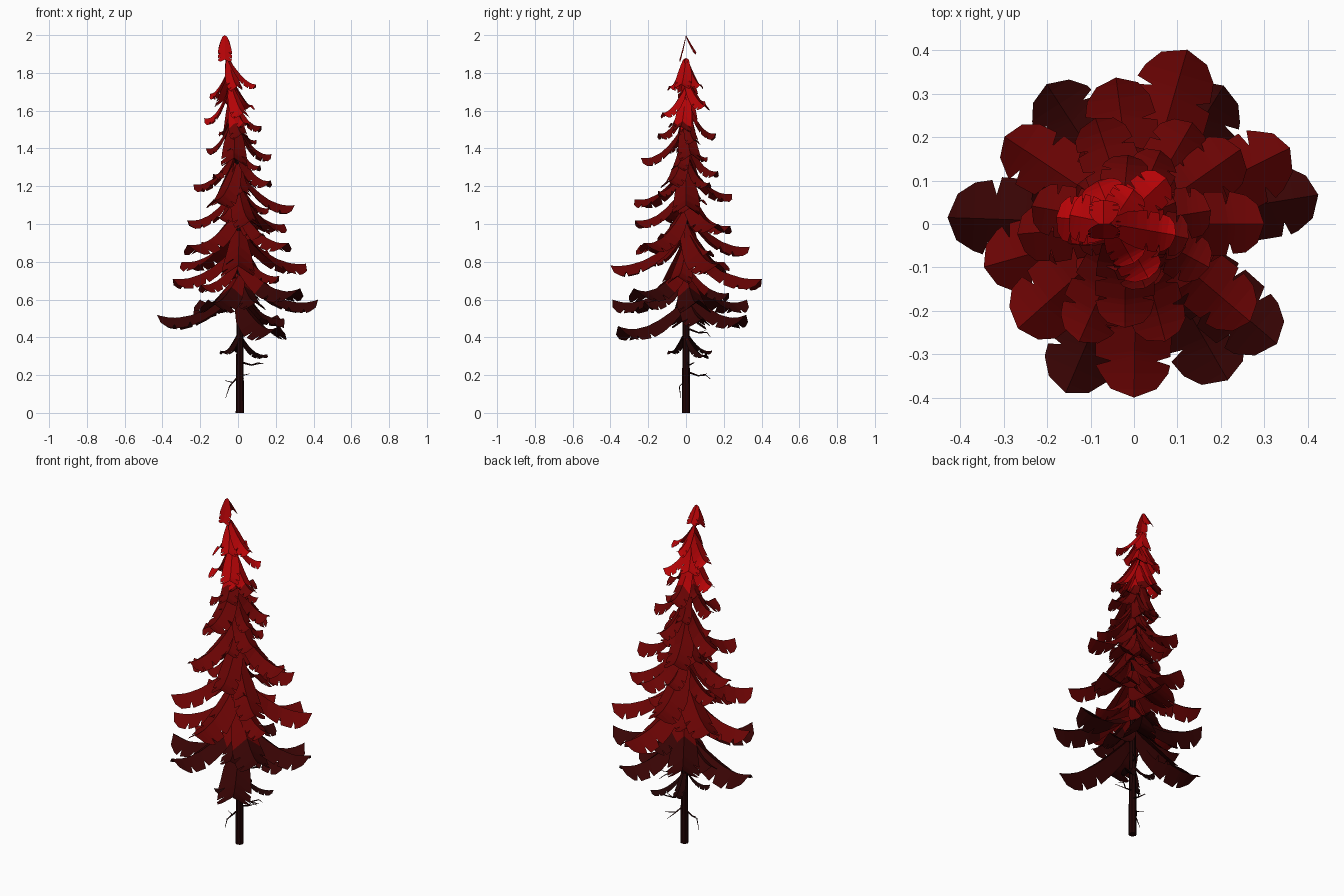
import bpy, bmesh, math, random
from mathutils import Vector

random.seed(4)
cube = bpy.data.objects.get("Cube")
if cube:
    bpy.data.objects.remove(cube)


def make_material(name, color):
    mat = bpy.data.materials.new(name)
    mat.use_nodes = True
    rgba = (*color, 1)
    mat.diffuse_color = rgba
    mat.node_tree.nodes["Principled BSDF"].inputs["Base Color"].default_value = rgba
    return mat


bark = make_material("dark bark", (0.014, 0.001, 0.001))
dark = make_material("deep red needles", (0.038, 0.001, 0.001))
middle = make_material("crimson needles", (0.14, 0.001, 0.001))
bright = make_material("bright red needles", (0.46, 0.001, 0.002))


def axis(z):
    """Centre of the gently bending trunk at a height."""
    return Vector((0.01 - 0.08 * (z / 2) ** 4, 0, z))


def tube(name, points, radii, resolution):
    curve = bpy.data.curves.new(name, 'CURVE')
    curve.dimensions = '3D'
    curve.bevel_depth = 1
    curve.bevel_resolution = resolution
    curve.use_fill_caps = True
    spline = curve.splines.new('POLY')
    spline.points.add(len(points) - 1)
    for node, point, radius in zip(spline.points, points, radii):
        node.co = (*point, 1)
        node.radius = radius
    curve.materials.append(bark)
    obj = bpy.data.objects.new(name, curve)
    bpy.context.collection.objects.link(obj)
    bpy.ops.object.select_all(action='DESELECT')
    obj.select_set(True)
    bpy.context.view_layer.objects.active = obj
    bpy.ops.object.convert(target='MESH')
    for face in bpy.context.object.data.polygons:
        face.use_smooth = False


# Half outline of a frond: position along the rib, share of the half width
OUTLINE = [(0, .35), (.12, .6), (.25, .8), (.4, .93), (.54, 1), (.565, .6),
           (.59, 1), (.73, 1), (.755, .6), (.78, .98), (.86, .9), (.95, .6)]


def frond(name, angle, reach, tip_z, drop, sag, half, power=2.2):
    """Roof-shaped drooping frond with slit edges, from trunk to tip."""
    a = math.radians(angle)
    base = axis(tip_z + drop)
    tip = Vector((reach * math.cos(a), reach * math.sin(a), tip_z))
    if tip_z > 1.8:
        tip.x += base.x
    flat = Vector((tip.x - base.x, tip.y - base.y, 0))
    side = Vector((-flat.y, flat.x, 0)).normalized()

    def rib(s):
        p = base + flat * s
        p.z = tip_z + drop * (1 - s) ** power - sag * 4 * s * s * (1 - s)
        return p

    bm = bmesh.new()
    ribs = [bm.verts.new(rib(s)) for s, w in OUTLINE]
    end = bm.verts.new(tip)
    for sign in (-1, 1):
        shift = random.uniform(-.05, .05)
        scale = half * random.uniform(.92, 1.1)
        edge = []
        for s, w in OUTLINE:
            w *= scale * random.uniform(.97, 1.03)
            p = rib(s + shift * (.2 < s < .8)) + side * sign * w
            p.z -= .68 * w
            edge.append(bm.verts.new(p))
        for i in range(len(ribs) - 1):
            loop = [ribs[i], ribs[i + 1], edge[i + 1], edge[i]]
            bm.faces.new(loop if sign < 0 else loop[::-1])
        loop = [ribs[-1], end, edge[-1]]
        bm.faces.new(loop if sign < 0 else loop[::-1])
    bm.normal_update()
    # Needle colour changes in bands of height
    for face in bm.faces:
        z = face.calc_center_median().z
        face.material_index = (z > .4) + (z > .65) + (z > 1.53)
    mesh = bpy.data.meshes.new(name)
    bm.to_mesh(mesh)
    bm.free()
    for mat in (bark, dark, middle, bright):
        mesh.materials.append(mat)
    bpy.context.collection.objects.link(bpy.data.objects.new(name, mesh))


# Trunk, thinning towards the top
heights = [0, .3, .6, .9, 1.2, 1.5, 1.75, 1.85]
tube("trunk", [axis(z) for z in heights],
     [.022 - .009 * z for z in heights], 2)

# Main fronds by tier: direction in degrees, reach, tip height
TIERS = {
    "lowest": [(35, .19, .31), (225, .13, .33), (100, .14, .33)],
    "lower": [(178, .43, .52), (301, .42, .46), (57, .38, .52), (122, .38, .6),
              (248, .42, .6), (9, .43, .6), (320, .43, .66)],
    "wide": [(73, .42, .71), (196, .36, .71), (146, .36, .8), (26, .4, .79),
             (270, .4, .78), (222, .36, .89), (320, .35, .9), (97, .34, .88)],
    "middle": [(185, .27, 1.02), (35, .3, 1), (60, .27, .99), (285, .28, 1.02),
               (0, .3, 1.1), (245, .3, 1.13), (110, .26, 1.16), (170, .24, 1.21),
               (330, .2, 1.23), (70, .18, 1.28)],
    "upper": [(265, .24, 1.35), (10, .18, 1.37), (180, .17, 1.4), (95, .16, 1.48),
              (280, .15, 1.48), (345, .13, 1.52), (175, .18, 1.56)],
    "crown": [(285, .13, 1.59), (55, .13, 1.63), (130, .13, 1.65), (172, .15, 1.69),
              (270, .09, 1.73), (345, .1, 1.74), (90, .08, 1.74)],
}
DROPS = {"lowest": .11, "lower": .14, "crown": .14}
for tier, rows in TIERS.items():
    for i, (angle, reach, z) in enumerate(rows):
        half = .022 + .05 * reach if tier == "lowest" else .033 + .125 * reach
        sag = .04 if tier == "lower" else .01
        frond(f"{tier}_frond_{i + 1}", angle, reach, z, DROPS.get(tier, .2),
              sag, half, 1.6 if tier == "crown" else 2.2)

# Short inner fronds hiding the trunk
for i in range(24):
    z = .5 + i * .045
    frond(f"inner_frond_{i + 1}", i * 137.5 + 20, .34 - .16 * z, z,
          .16, .01, .08 - .028 * z)

# Leading tip at the very top
for i, (angle, reach, z) in enumerate([(270, .035, 1.87), (90, .055, 1.91)]):
    frond(f"top_frond_{i + 1}", angle, reach, z, 2 - z, 0, .036, 1.1)

# Bare forked twigs on the lower trunk
TWIGS = [(15, .13, .27, -.01), (200, .08, .2, -.12), (80, .13, .22, -.04),
         (60, .15, .45, -.05)]
for i, (angle, reach, z, fall) in enumerate(TWIGS):
    a = math.radians(angle)
    out = Vector((math.cos(a), math.sin(a), 0))
    across = Vector((-out.y, out.x, 0))
    start = axis(z)
    bend = start + out * reach * .5 + Vector((0, 0, fall * .2 - .015))
    knee = start + out * reach * .8 + across * .015 + Vector((0, 0, fall * .5))
    end = start + out * reach + Vector((0, 0, fall))
    tube(f"twig_{i + 1}", [start, bend, knee, end], [.006, .004, .003, .001], 0)
    fork = bend + out * reach * .4 - across * .03 + Vector((0, 0, .01))
    tube(f"twig_fork_{i + 1}", [bend, fork], [.003, .001], 0)
